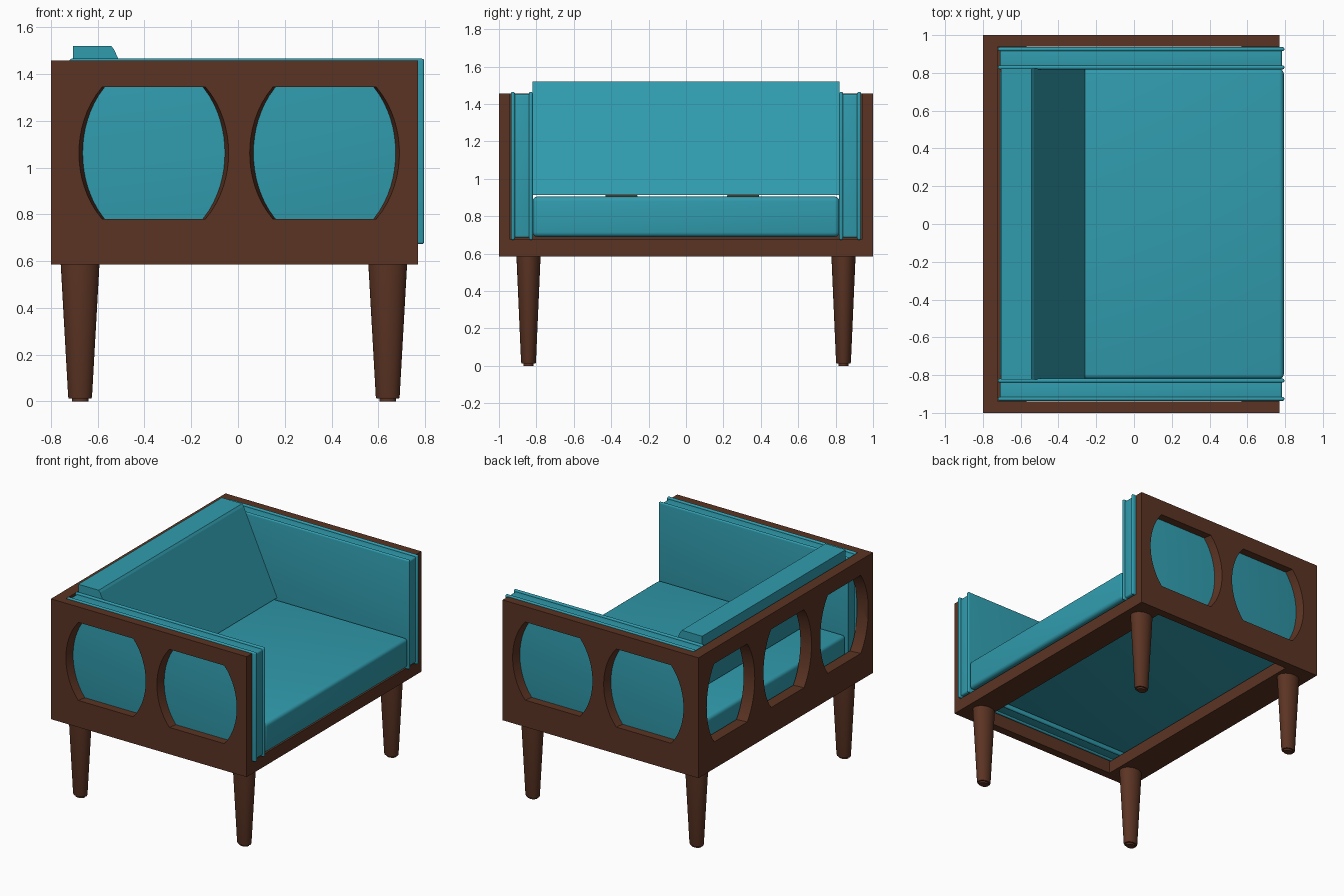
import bpy, bmesh, math
from mathutils import Matrix

if "Cube" in bpy.data.objects:
    bpy.data.objects.remove(bpy.data.objects["Cube"], do_unlink=True)


def material(name, rgb):
    m = bpy.data.materials.new(name)
    m.use_nodes = True
    col = (*rgb, 1)
    m.diffuse_color = col
    bsdf = m.node_tree.nodes["Principled BSDF"]
    bsdf.inputs["Base Color"].default_value = col
    bsdf.inputs["Roughness"].default_value = 0.7
    return m


WOOD = material("walnut_wood", (0.105, 0.034, 0.017))
FABRIC = material("teal_fabric", (0.03, 0.33, 0.42))


def finish(name, bm, mat):
    bmesh.ops.recalc_face_normals(bm, faces=bm.faces[:])
    me = bpy.data.meshes.new(name)
    bm.to_mesh(me)
    bm.free()
    ob = bpy.data.objects.new(name, me)
    bpy.context.collection.objects.link(ob)
    if mat:
        me.materials.append(mat)
    return ob


def activate(ob):
    bpy.ops.object.select_all(action="DESELECT")
    ob.select_set(True)
    bpy.context.view_layer.objects.active = ob


def smooth(ob, degrees=35):
    activate(ob)
    bpy.ops.object.shade_smooth_by_angle(angle=math.radians(degrees))


def round_edges(ob, width, segments=4):
    mod = ob.modifiers.new("rounding", "BEVEL")
    mod.width, mod.segments, mod.limit_method = width, segments, "ANGLE"
    activate(ob)
    bpy.ops.object.modifier_apply(modifier=mod.name)
    smooth(ob, 40)


def box(name, xs, ys, zs, mat, bevel=0):
    """Box from its min/max range along each axis."""
    bm = bmesh.new()
    size = [r[1] - r[0] for r in (xs, ys, zs)]
    mid = [(r[1] + r[0]) / 2 for r in (xs, ys, zs)]
    bmesh.ops.create_cube(bm, size=1, matrix=Matrix.Translation(mid) @ Matrix.Diagonal((*size, 1)))
    ob = finish(name, bm, mat)
    if bevel:
        round_edges(ob, bevel)
    return ob


def loft(name, rings, mat):
    """Solid skinned through rings of equal point count."""
    bm = bmesh.new()
    loops = [[bm.verts.new(p) for p in ring] for ring in rings]
    n = len(loops[0])
    for a, b in zip(loops, loops[1:]):
        for i in range(n):
            j = (i + 1) % n
            bm.faces.new((a[i], a[j], b[j], b[i]))
    bm.faces.new(loops[0])
    bm.faces.new(loops[-1])
    return finish(name, bm, mat)


def window_outline(half_width):
    """Ellipse with its top and bottom cut flat."""
    steps = 16
    right = []
    for i in range(steps + 1):
        z = 0.283 * (2 * i / steps - 1)
        right.append((half_width * math.sqrt(1 - (z / 0.39) ** 2), z + 1.062))
    return right + [(-u, z) for u, z in reversed(right)]


def cut_windows(panel, centres, half_width, thickness, place):
    """Cut windows that narrow inwards; place maps (along, depth, z) to a point."""
    for c in centres:
        rings = []
        for depth in (-0.03, thickness + 0.03):
            taper = 1 - 0.05 * depth / thickness
            rings.append([place(c + u, depth, z) for u, z in window_outline(half_width * taper)])
        cutter = loft("window_cutter", rings, None)
        cutter.hide_render = True
        mod = panel.modifiers.new("window", "BOOLEAN")
        mod.operation, mod.solver, mod.object = "DIFFERENCE", "EXACT", cutter
        activate(panel)
        bpy.ops.object.modifier_apply(modifier=mod.name)
        bpy.data.objects.remove(cutter, do_unlink=True)
    smooth(panel, 25)


# Wooden frame: two side panels, back panel, cross rails
BOTTOM, TOP = 0.585, 1.457
for side, label in ((-1, "right"), (1, "left")):
    panel = box(f"side_panel_{label}", (-0.8, 0.77), sorted((side * 0.94, side)), (BOTTOM, TOP), WOOD)
    cut_windows(panel, (-0.36, 0.37), 0.32, 0.06,
                lambda u, d, z, s=side: (u, s * (1 - d), z))

back = box("back_panel", (-0.8, -0.72), (-0.94, 0.94), (BOTTOM, TOP), WOOD)
cut_windows(back, (-0.67, -0.02, 0.63), 0.275, 0.08, lambda u, d, z: (-0.8 + d, u, z))

box("front_rail", (0.57, 0.77), (-0.94, 0.94), (BOTTOM, 0.675), WOOD)
box("back_rail", (-0.72, -0.57), (-0.94, 0.94), (BOTTOM, 0.675), WOOD)

# Tapered oval legs with small feet
for x, end in ((-0.675, "back"), (0.64, "front")):
    for y, label in ((-0.842, "right"), (0.842, "left")):
        rings = []
        for z, r in ((0, 0.035), (0.012, 0.035), (0.012, 0.048), (0.02, 0.051), (BOTTOM + 0.005, 0.083)):
            rings.append([(x + r * math.cos(a), y + 0.78 * r * math.sin(a), z)
                          for a in (math.tau * i / 32 for i in range(32))])
        smooth(loft(f"{end}_leg_{label}", rings, WOOD))

# Padded arms: slim body between two raised welts
for side, label in ((-1, "right"), (1, "left")):
    def span(a, b):
        return sorted((side * a, side * b))
    box(f"arm_pad_{label}", (-0.71, 0.784), span(0.825, 0.932), (0.685, 1.453), FABRIC, 0.012)
    for a, place in ((0.819, "inner"), (0.915, "outer")):
        box(f"arm_welt_{place}_{label}", (-0.72, 0.796), span(a, a + 0.021),
            (0.673, 1.465), FABRIC, 0.0095)

# Seat cushion
box("seat_cushion", (-0.71, 0.793), (-0.82, 0.82), (0.69, 0.905), FABRIC, 0.025)

# Leaning back cushion
profile = [(-0.42, 0.914), (-0.26, 0.914), (-0.53, 1.505), (-0.542, 1.52),
           (-0.705, 1.52), (-0.705, 1.44)]
loft("back_cushion", [[(x, y, z) for x, z in profile] for y in (-0.822, 0.822)], FABRIC)
